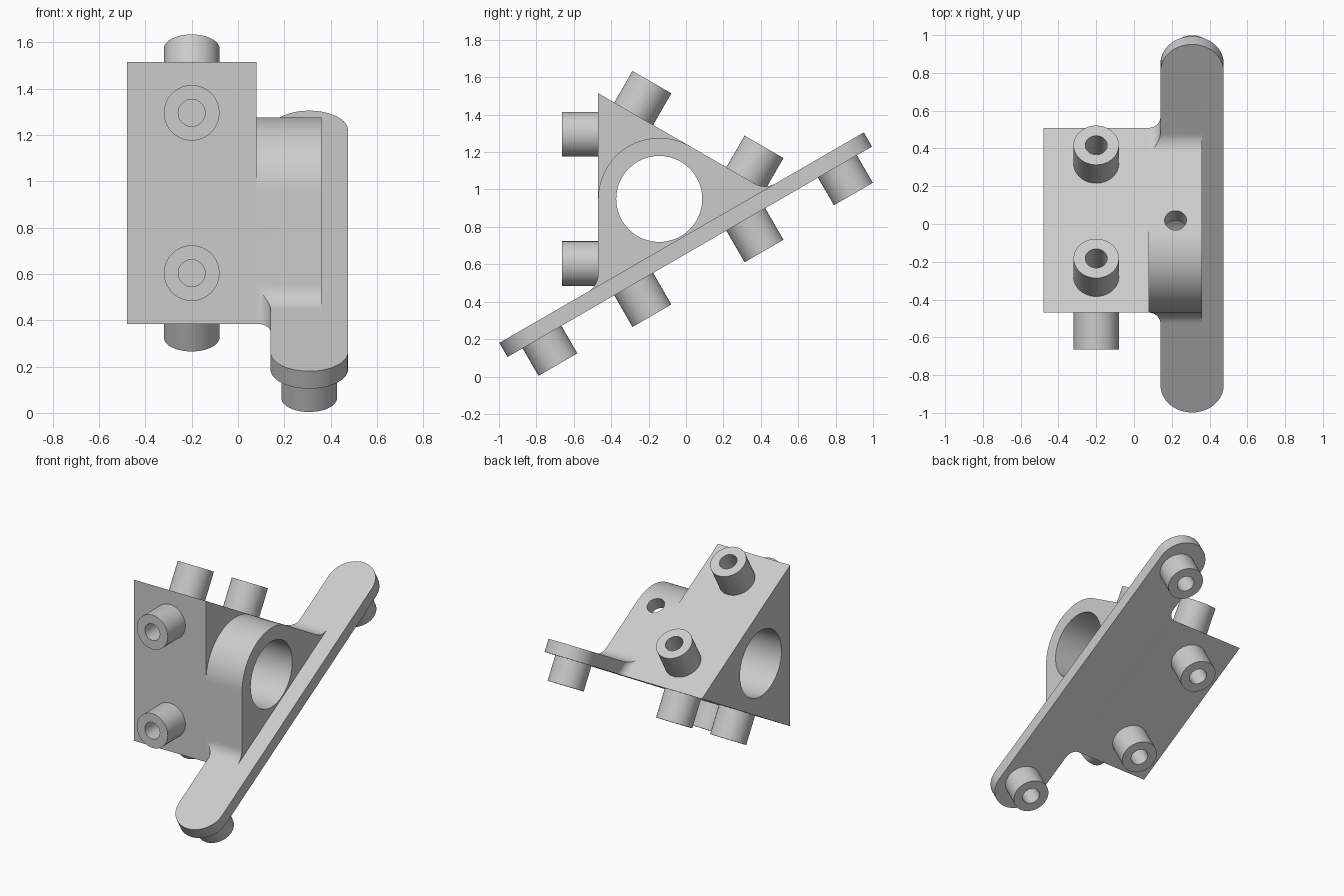
import bpy
import bmesh
from math import sin, cos, pi, radians, sqrt
from mathutils import Matrix, Vector

if "Cube" in bpy.data.objects:
    bpy.data.objects.remove(bpy.data.objects["Cube"], do_unlink=True)

grey = bpy.data.materials.new("light_grey")
grey.use_nodes = True
grey.diffuse_color = (0.6, 0.6, 0.6, 1)
grey.node_tree.nodes["Principled BSDF"].inputs["Base Color"].default_value = (0.6, 0.6, 0.6, 1)

# Everything is built on the sloping base plane, then tilted into place
PLACE = Matrix.Translation((0, 0.02, 0.667)) @ Matrix.Rotation(radians(30), 4, 'X')
HALF = 0.565                      # half the side of the triangle
RADIUS = HALF / sqrt(3)           # inscribed circle
THICK = 0.087                     # flange thickness
X0, X1, X2, X3, X4 = -0.48, 0.08, 0.14, 0.36, 0.475
CENTRE = Vector((0, 0, RADIUS))


def arc(cx, cy, r, a0, a1, n=20):
    angles = [radians(a0 + (a1 - a0) * i / n) for i in range(n + 1)]
    return [(cx + r * cos(a), cy + r * sin(a)) for a in angles]


def add_object(name, bm):
    bmesh.ops.recalc_face_normals(bm, faces=bm.faces)
    mesh = bpy.data.meshes.new(name)
    bm.to_mesh(mesh)
    bm.free()
    mesh.materials.append(grey)
    obj = bpy.data.objects.new(name, mesh)
    bpy.context.collection.objects.link(obj)
    return obj


def extrude(name, pts, place, lo, hi):
    """Solid from a flat outline; place(a, b, u) maps outline and depth to space."""
    bm = bmesh.new()
    face = bm.faces.new([bm.verts.new(place(a, b, lo)) for a, b in pts])
    top = bmesh.ops.extrude_face_region(bm, geom=[face])["geom"]
    shift = Vector(place(0, 0, hi)) - Vector(place(0, 0, lo))
    bmesh.ops.translate(bm, vec=shift, verts=[v for v in top if isinstance(v, bmesh.types.BMVert)])
    return add_object(name, bm)


def boolean(target, other, operation):
    mod = target.modifiers.new(operation.lower(), 'BOOLEAN')
    mod.operation = operation
    mod.solver = 'EXACT'
    mod.object = other
    bpy.context.view_layer.objects.active = target
    bpy.ops.object.modifier_apply(modifier=mod.name)
    bpy.data.objects.remove(other, do_unlink=True)


def along_x(a, b, u):
    return (u, a, b)


def along_h(a, b, u):
    return (a, b, u)


def finish(obj):
    obj.data.transform(PLACE)
    bpy.ops.object.select_all(action='DESELECT')
    obj.select_set(True)
    bpy.context.view_layer.objects.active = obj
    bpy.ops.object.shade_smooth_by_angle(angle=radians(25))


# Triangular block
triangle = [(-HALF, 0), (HALF, 0), (0, HALF * sqrt(3))]
body = extrude("bracket_body", triangle, along_x, X0, X1)

# Rounded bearing boss, plain and with fillets onto the flange
crown = arc(0, RADIUS, RADIUS, 30, 150, 40)
core = [(-HALF, 0), (HALF, 0)] + crown
reach = 0.064
fillet = arc(HALF - THICK / sqrt(3) + reach, THICK + reach * sqrt(3), reach * sqrt(3), -90, -150)
saddle = ([(-0.7, 0), (0.7, 0), (0.7, THICK)] + fillet + crown
          + [(-s, h) for s, h in reversed(fillet)] + [(-0.7, THICK)])
boolean(body, extrude("boss_core", core, along_x, X1, X2), 'UNION')
boolean(body, extrude("boss", saddle, along_x, X2, X3), 'UNION')

# Long flange with round ends
end_r = (X4 - X2) / 2
end_s = 1.125 - end_r
mid_x = (X2 + X4) / 2
strip = arc(mid_x, end_s, end_r, 0, 180, 32) + arc(mid_x, -end_s, end_r, 180, 360, 32)
boolean(body, extrude("flange", strip, along_h, 0, THICK), 'UNION')

# Curved gussets between the block and the flange edge
gap = X2 - X1
for side in (-1, 1):
    def along_slope(x, d, u):
        return (x, side * (HALF + d * cos(pi / 6) - u / 2), d / 2 + u * cos(pi / 6))
    outline = [(X1, -0.05), (X2, -0.05)] + arc(X1, gap, gap, 0, -90)
    gusset = extrude("gusset", outline, along_slope, -0.2, 0.4)
    boolean(gusset, extrude("gusset_limit", saddle, along_x, 0, 0.3), 'INTERSECT')
    boolean(body, gusset, 'UNION')

# Main bore and the radial screw hole
bore = arc(0, RADIUS, 0.23, 0, 360, 72)[:-1]
boolean(body, extrude("bore", bore, along_x, -0.6, 0.6), 'DIFFERENCE')


def radial(a, b, u):
    turn = Matrix.Rotation(radians(120), 3, 'X')
    return CENTRE + turn @ Vector((a, b, -u))


screw = arc(0.22, 0, 0.058, 0, 360, 32)[:-1]
boolean(body, extrude("screw_hole", screw, radial, 0.1, 0.5), 'DIFFERENCE')
finish(body)


def post(name, x, s, length, turn=0):
    """Hollow post standing out of one side of the triangle."""
    bm = bmesh.new()
    loop = [(0.058, 0.004), (0.12, 0.004), (0.12, -length), (0.058, -length)]
    verts = [bm.verts.new((r, 0, h)) for r, h in loop]
    edges = [bm.edges.new((verts[i], verts[(i + 1) % 4])) for i in range(4)]
    bmesh.ops.spin(bm, geom=verts + edges, cent=(0, 0, 0), axis=(0, 0, 1),
                   angle=2 * pi, steps=48, use_merge=True)
    bmesh.ops.remove_doubles(bm, verts=bm.verts, dist=0.0001)
    spin = Matrix.Translation(CENTRE) @ Matrix.Rotation(radians(turn), 4, 'X') @ Matrix.Translation(-CENTRE)
    bm.transform(spin @ Matrix.Translation((x, s, 0)))
    finish(add_object(name, bm))


# Two posts on each side of the block, one under each flange end
for side, turn in (("bottom", 0), ("back", 120), ("front", 240)):
    post(side + "_post_low", -0.2, -0.346, 0.195, turn)
    post(side + "_post_high", -0.2, 0.346, 0.195, turn)
post("flange_post_front", mid_x, -0.912, 0.17)
post("flange_post_back", mid_x, 0.912, 0.17)
